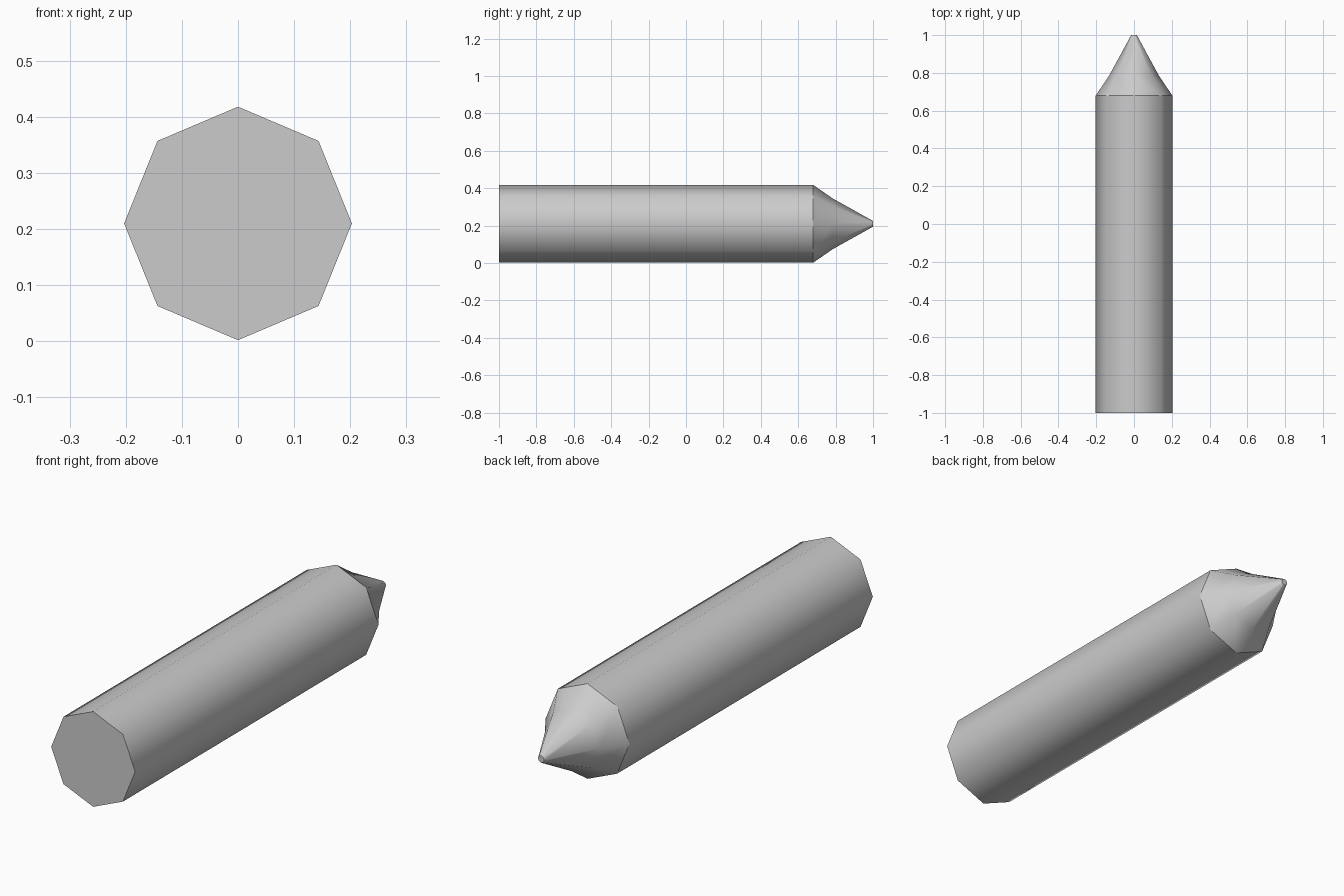
import bpy, bmesh, math

if "Cube" in bpy.data.objects:
    bpy.data.objects.remove(bpy.data.objects["Cube"])

SIDES = 8
CENTRE_Z = 0.21
Z_STRETCH = 0.208 / 0.203

# (y position, radius): eight-sided shaft, then the slightly concave sharpened tip
profile = [(-1.0, 0.203), (0.68, 0.203), (0.785, 0.132), (1.0, 0.015)]

bm = bmesh.new()
rings = []
for y, r in profile:
    ring = []
    for i in range(SIDES):
        a = 2 * math.pi * i / SIDES
        ring.append(bm.verts.new((r * math.cos(a), y, CENTRE_Z + Z_STRETCH * r * math.sin(a))))
    rings.append(ring)

# Smooth side walls
for lower, upper in zip(rings, rings[1:]):
    for i in range(SIDES):
        j = (i + 1) % SIDES
        bm.faces.new((lower[i], lower[j], upper[j], upper[i])).smooth = True

# Flat end caps
bm.faces.new(rings[0])
bm.faces.new(rings[-1])
bmesh.ops.recalc_face_normals(bm, faces=bm.faces[:])

# Crisp edges at the flat end, the shoulder and the point
for ring in (rings[0], rings[1], rings[3]):
    for i in range(SIDES):
        bm.edges.get((ring[i], ring[(i + 1) % SIDES])).smooth = False

mesh = bpy.data.meshes.new("crayon")
bm.to_mesh(mesh)
bm.free()
bpy.context.collection.objects.link(bpy.data.objects.new("crayon", mesh))
